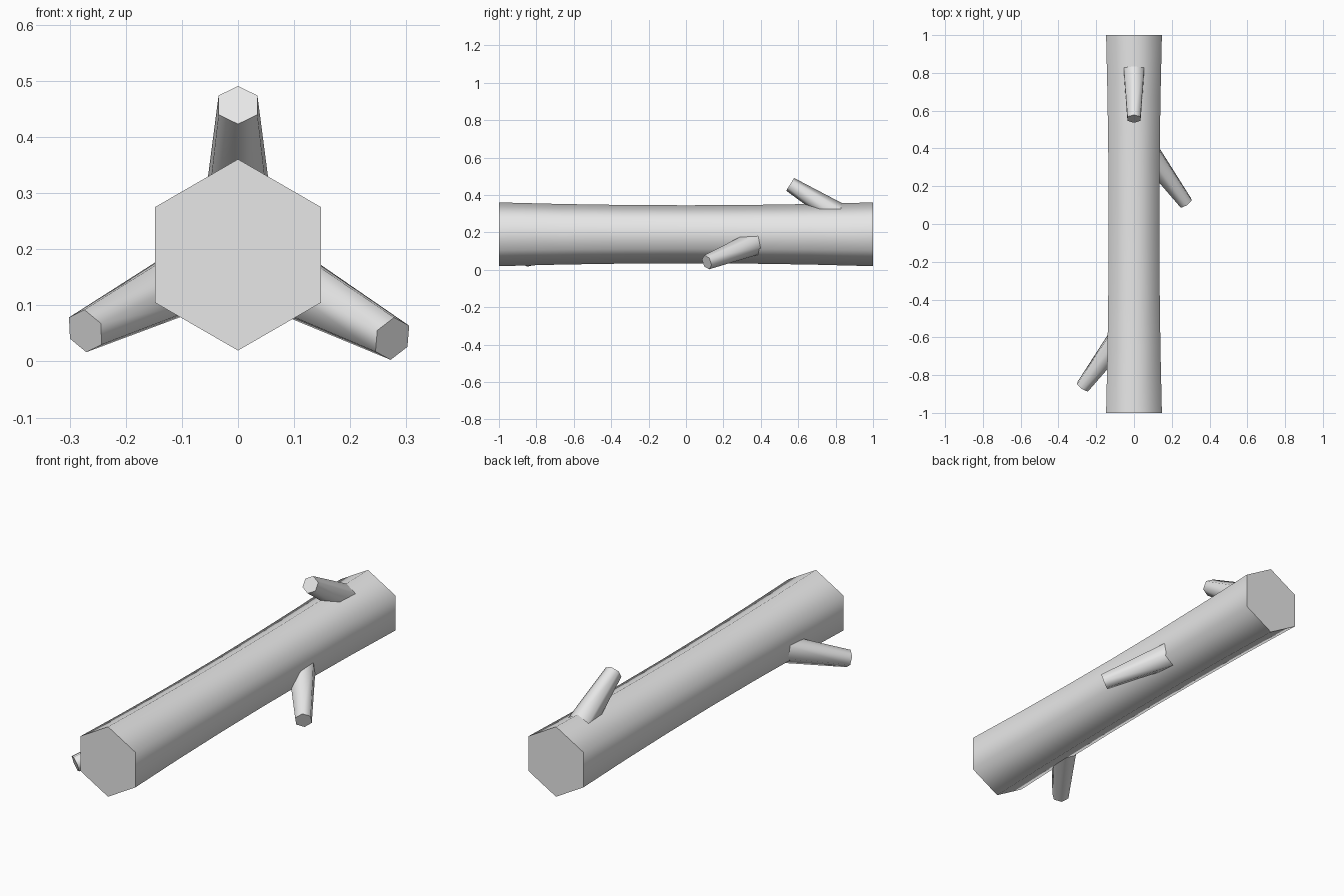
import bpy, bmesh, math
from mathutils import Vector

cube = bpy.data.objects.get("Cube")
if cube:
    bpy.data.objects.remove(cube)

SIDES = 6
CENTRE = Vector((0, 0, 0.19))

grey = bpy.data.materials.new("pale grey")
grey.use_nodes = True
colour = (0.8, 0.8, 0.8, 1)
grey.diffuse_color = colour
grey.node_tree.nodes["Principled BSDF"].inputs["Base Color"].default_value = colour


def loft(name, rings, axis, up):
    """Capped hexagonal tube through (centre, radius) rings, one corner along up."""
    side = axis.cross(up)
    bm = bmesh.new()
    loops = []
    for centre, radius in rings:
        loop = []
        for i in range(SIDES):
            a = math.tau * i / SIDES
            loop.append(bm.verts.new(centre + radius * (math.cos(a) * up + math.sin(a) * side)))
        loops.append(loop)
    for low, high in zip(loops, loops[1:]):
        for i in range(SIDES):
            j = (i + 1) % SIDES
            bm.faces.new((low[i], low[j], high[j], high[i]))
    bm.faces.new(loops[0])
    bm.faces.new(loops[-1])
    bmesh.ops.recalc_face_normals(bm, faces=bm.faces)
    mesh = bpy.data.meshes.new(name)
    bm.to_mesh(mesh)
    bm.free()
    mesh.materials.append(grey)
    obj = bpy.data.objects.new(name, mesh)
    bpy.context.collection.objects.link(obj)
    bpy.ops.object.select_all(action='DESELECT')
    obj.select_set(True)
    bpy.context.view_layer.objects.active = obj
    bpy.ops.object.shade_smooth_by_angle(angle=math.radians(70))


def branch(name, around, reach, tip_y, lean):
    """Tapered stub leaning forwards, at an angle around the trunk."""
    a, t = math.radians(around), math.radians(lean)
    out = Vector((math.cos(a), 0, math.sin(a)))
    back = Vector((0, 1, 0))
    axis = back * math.cos(t) - out * math.sin(t)
    up = back * math.sin(t) + out * math.cos(t)
    tip = CENTRE + out * reach + back * tip_y
    loft(name, [(tip, 0.04), (tip + axis * 0.36, 0.067)], axis, up)


# Trunk, slightly waisted in the middle
stations = [-1 + i / 3 for i in range(7)]
loft("trunk", [(CENTRE + Vector((0, y, 0)), 0.155 + 0.0155 * y * y) for y in stations],
     Vector((0, 1, 0)), Vector((0, 0, 1)))

# Branch stubs
branch("top_branch", 90, 0.267, 0.557, 32)
branch("left_branch", -28.5, 0.313, 0.111, 40)
branch("right_branch", 206.5, 0.304, -0.862, 40)
